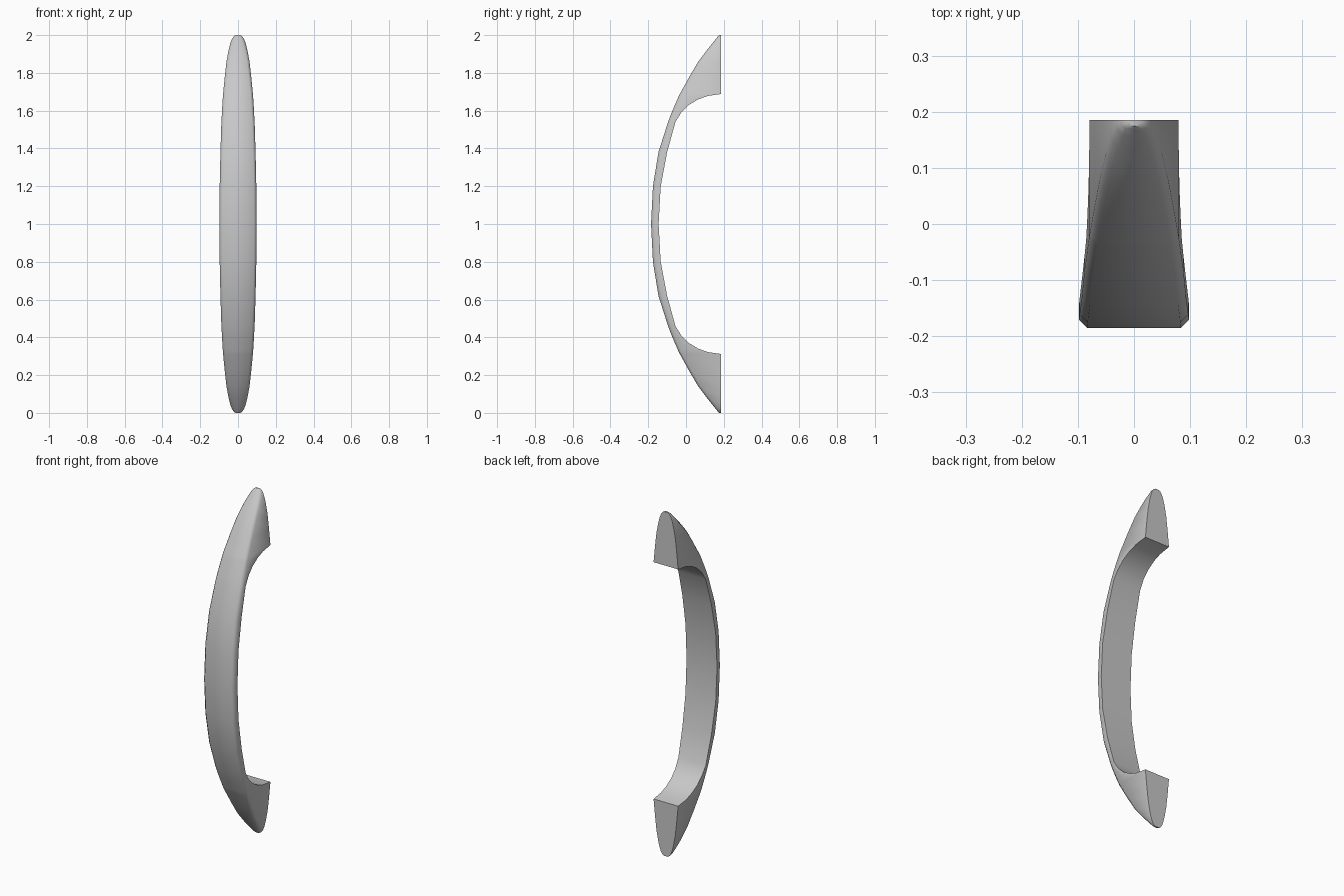
import bpy
import bmesh
import math

cube = bpy.data.objects.get("Cube")
if cube:
    bpy.data.objects.remove(cube, do_unlink=True)

# One flat grey for the whole handle
grey = bpy.data.materials.new("satin_grey")
grey.use_nodes = True
color = (0.58, 0.58, 0.58, 1)
grey.diffuse_color = color
grey.node_tree.nodes["Principled BSDF"].inputs["Base Color"].default_value = color

BACK = 0.185
# Lower half stations: height, front y, back y, half width
HALF = [
    (0.0, 0.175, BACK, 0.012),
    (0.006, 0.17, BACK, 0.022),
    (0.02, 0.158, BACK, 0.032),
    (0.045, 0.138, BACK, 0.041),
    (0.08, 0.11, BACK, 0.050),
    (0.14, 0.065, BACK, 0.061),
    (0.22, 0.018, BACK, 0.070),
    (0.312, -0.033, BACK, 0.079),
    (0.322, -0.038, 0.115, 0.080),
    (0.34, -0.046, 0.065, 0.081),
    (0.37, -0.059, 0.015, 0.083),
    (0.41, -0.076, -0.025, 0.085),
    (0.46, -0.095, -0.056, 0.088),
    (0.62, -0.146, -0.1, 0.093),
    (0.8, -0.175, -0.134, 0.097),
    (1.0, -0.185, -0.145, 0.098),
]
stations = HALF + [(2 - z, f, b, w) for z, f, b, w in reversed(HALF[:-1])]


def ring(bm, z, front, back, width):
    """Flat-backed section with chamfered front corners."""
    c = min(0.014, 0.45 * (back - front), 0.4 * width)
    side = [(width, back), (width, front + c), (width - c, front), (0, front)]
    outline = side + [(-x, y) for x, y in reversed(side[:-1])]
    return [bm.verts.new((x, y, z)) for x, y in outline]


# Grip and both mounting feet as one lofted body
bm = bmesh.new()
rings = [ring(bm, *s) for s in stations]
for low, high in zip(rings, rings[1:]):
    n = len(low)
    for i in range(n):
        j = (i + 1) % n
        bm.faces.new((low[i], low[j], high[j], high[i]))
bm.faces.new(rings[0])
bm.faces.new(rings[-1])
bmesh.ops.recalc_face_normals(bm, faces=bm.faces)
mesh = bpy.data.meshes.new("pull_handle")
bm.to_mesh(mesh)
bm.free()

handle = bpy.data.objects.new("pull_handle", mesh)
bpy.context.collection.objects.link(handle)
mesh.materials.append(grey)

# Smooth curves, crisp mounting faces
bpy.ops.object.select_all(action="DESELECT")
handle.select_set(True)
bpy.context.view_layer.objects.active = handle
bpy.ops.object.shade_smooth_by_angle(angle=math.radians(50))
